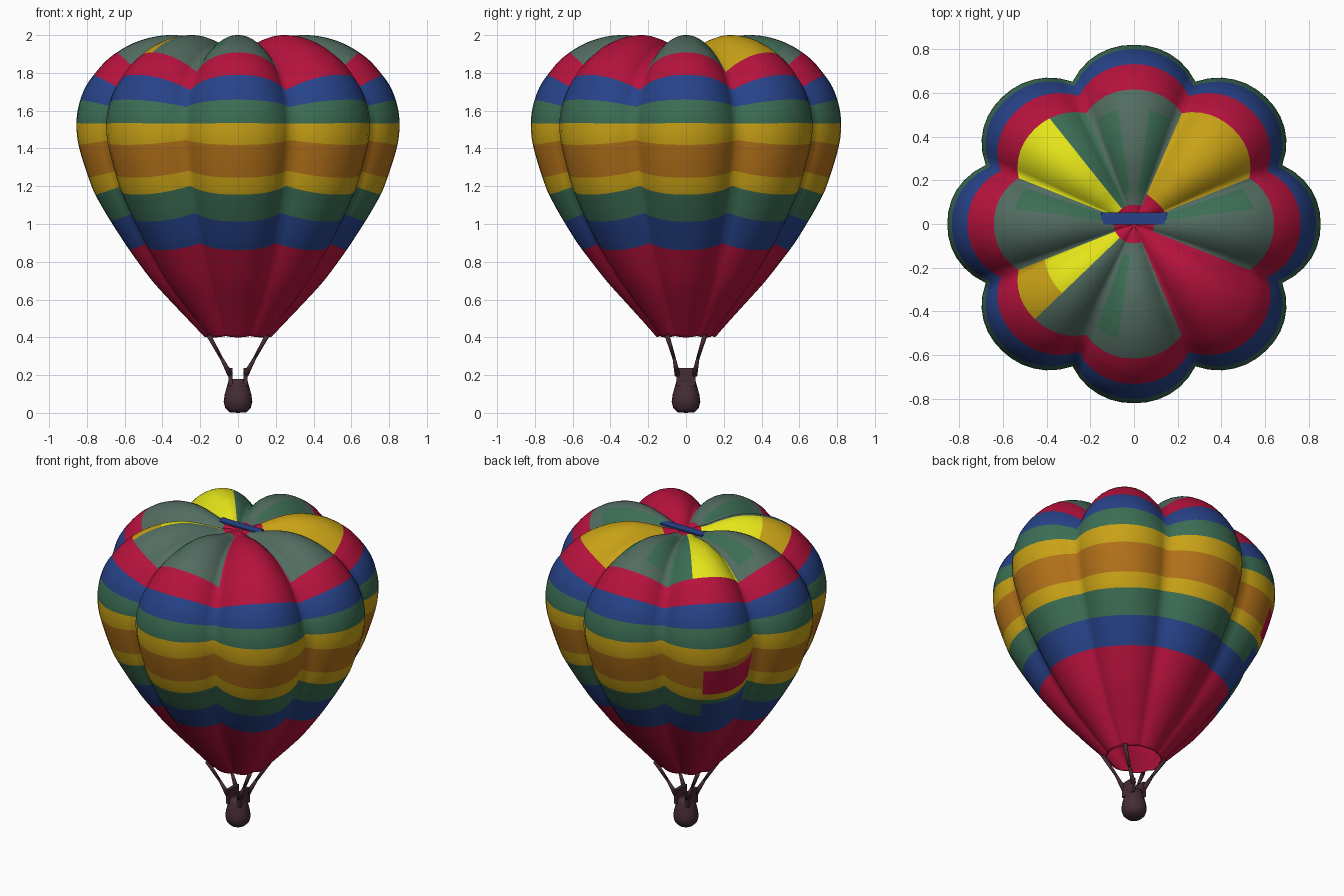
import bpy, bmesh, math
from mathutils import Vector

if "Cube" in bpy.data.objects:
    bpy.data.objects.remove(bpy.data.objects["Cube"])

# colours
COLOURS = {
    "crimson": (0.47, 0.006, 0.046), "blue": (0.02, 0.055, 0.25),
    "green": (0.045, 0.155, 0.09), "grey_green": (0.085, 0.15, 0.12),
    "mustard": (0.58, 0.36, 0.008), "orange": (0.45, 0.165, 0.01),
    "yellow": (0.78, 0.78, 0.01), "dark_brown": (0.06, 0.025, 0.035)}
NAMES = list(COLOURS)
MATS = []
for name, col in COLOURS.items():
    m = bpy.data.materials.new(name)
    m.diffuse_color = (*col, 1)
    m.use_nodes = True
    m.node_tree.nodes["Principled BSDF"].inputs["Base Color"].default_value = m.diffuse_color
    MATS.append(m)


def finish(name, bm, colour=None, smooth=True):
    bmesh.ops.recalc_face_normals(bm, faces=bm.faces)
    me = bpy.data.meshes.new(name)
    for f in bm.faces:
        f.smooth = smooth
    bm.to_mesh(me)
    bm.free()
    ob = bpy.data.objects.new(name, me)
    bpy.context.collection.objects.link(ob)
    for m in (MATS if colour is None else [MATS[NAMES.index(colour)]]):
        me.materials.append(m)
    return ob


# envelope profile along a lobe crest: radius, height, crease depth
PROFILE = [(.175, .40, .01), (.27, .5, .02), (.365, .6, .03), (.455, .7, .045),
           (.545, .82, .06), (.60, .9, .07), (.665, 1.0, .085), (.725, 1.1, .1),
           (.775, 1.2, .11), (.84, 1.4, .12), (.855, 1.52, .12), (.845, 1.62, .125),
           (.81, 1.72, .13), (.755, 1.80, .13), (.68, 1.88, .125), (.57, 1.95, .12),
           (.45, 1.99, .10), (.33, 2.0, .08), (.22, 1.98, .05), (.12, 1.95, .02),
           (0, 1.935, 0)]


def smooth_rows(pts, sub):
    p = [Vector(q) for q in pts]
    p = [2 * p[0] - p[1]] + p + [2 * p[-1] - p[-2]]
    rows = []
    for i in range(1, len(p) - 2):
        a, b, c, d = p[i - 1:i + 3]
        for k in range(sub):
            t = k / sub
            rows.append(0.5 * (2 * b + (c - a) * t + (2 * a - 5 * b + 4 * c - d) * t * t
                               + (3 * b - a - 3 * c + d) * t ** 3))
    rows.append(p[-2])
    return rows


BANDS = [(.865, "crimson"), (1.01, "blue"), (1.15, "green"), (1.25, "mustard"),
         (1.41, "orange"), (1.53, "mustard"), (1.655, "green"), (1.79, "blue"),
         (1.912, "crimson")]


def crown_colour(lobe, u, r):
    # patchwork panels on top; u runs -1..1 across a lobe
    if r < .09 or lobe == 7:
        return "crimson"
    if lobe == 1:
        return "mustard" if r > .15 else "crimson"
    if lobe == 3:
        return "yellow" if u > -.3 else "green"
    if lobe == 5:
        if u > -.05:
            return "grey_green"
        return "mustard" if r > .47 else "yellow"
    side = {0: u > 0, 2: True, 4: u < 0, 6: u < 0}[lobe]
    return "green" if side and .4 < abs(u) < .8 and .15 < r < .55 else "grey_green"


def envelope_colour(lobe, u, r, z, past_rim):
    if past_rim:
        return crown_colour(lobe, u, r)
    band = next((c for top, c in BANDS if z < top), "crimson")
    # odd repair patch on the back left lobe
    if lobe == 3 and u > -.1:
        if 1.21 < z < 1.37:
            return "crimson"
        if 1.01 <= z < 1.12:
            return "blue"
    return band


# envelope
SEG = 12
N = SEG * 8
rows = smooth_rows(PROFILE, 8)
bm = bmesh.new()
grid = []
for i, (r, z, d) in enumerate(rows):
    a, b = rows[max(i - 1, 0)], rows[min(i + 1, len(rows) - 1)]
    t = Vector((b[0] - a[0], b[1] - a[1])).normalized()
    sy = 0.96 - 0.08 * max(0, (0.9 - z) / 0.5)
    ring = []
    for j in range(N):
        u = (j % SEG) / SEG * 2 - 1
        ang = math.radians(-22.5 + 360 * j / N)
        off = d * abs(u) ** 2.2
        rr = max(r - t.y * off, 0)
        zz = z + t.x * off
        ring.append(bm.verts.new((rr * math.cos(ang), rr * sy * math.sin(ang), zz)))
    grid.append(ring)
for i in range(len(rows) - 1):
    mid = (rows[i] + rows[i + 1]) / 2
    past = mid[1] > 1.912 and mid[0] < .7
    for j in range(N):
        k = (j + 1) % N
        f = bm.faces.new((grid[i][j], grid[i][k], grid[i + 1][k], grid[i + 1][j]))
        u = ((j % SEG) + .5) / SEG * 2 - 1
        f.material_index = NAMES.index(envelope_colour(j // SEG, u, mid[0], mid[1], past))
bmesh.ops.remove_doubles(bm, verts=bm.verts, dist=1e-5)
env = finish("envelope", bm)
mod = env.modifiers.new("thickness", "SOLIDIFY")
mod.thickness = 0.008
mod.offset = -1


def box(name, centre, size, colour):
    bm = bmesh.new()
    bmesh.ops.create_cube(bm, size=1)
    for v in bm.verts:
        v.co = Vector([c * s + o for c, s, o in zip(v.co, size, centre)])
    return finish(name, bm, colour, False)


# blue strap across the crown
box("crown_strap", (0, .025, 1.95), (.3, .055, .009), "blue")

# pear-shaped basket
BASKET = [(0, 0), (.045, .003), (.067, .025), (.076, .06), (.07, .10),
          (.056, .15), (.048, .18), (0, .175)]
bm = bmesh.new()
vs = [bm.verts.new((r, 0, z)) for r, z in BASKET]
es = [bm.edges.new(p) for p in zip(vs, vs[1:])]
bmesh.ops.spin(bm, geom=vs + es, cent=(0, 0, 0), axis=(0, 0, 1), angle=math.tau, steps=24)
bmesh.ops.remove_doubles(bm, verts=bm.verts, dist=1e-5)
finish("basket", bm, "dark_brown")


# ropes: tapered tubes in two parts
def tube(bm, a, b, ra, rb):
    a, b = Vector(a), Vector(b)
    q = (b - a).to_track_quat('Z', 'Y').to_matrix().to_4x4()
    q.translation = (a + b) / 2
    bmesh.ops.create_cone(bm, cap_ends=True, segments=8, radius1=ra, radius2=rb,
                          depth=(b - a).length, matrix=q)


for sx, side in ((-1, "left"), (1, "right")):
    # raised basket side carrying the ropes
    box("basket_side_" + side, (sx * .04, 0, .19), (.022, .10, .095), "dark_brown")
    for s, end in ((-1, "front"), (1, "back")):
        bm = bmesh.new()
        pts = [(sx * .04, s * .045, .2), (sx * .088, s * .063, .29), (sx * .155, s * .10, .41)]
        tube(bm, pts[0], pts[1], .016, .009)
        tube(bm, pts[1], pts[2], .009, .013)
        finish("rope_%s_%s" % (end, side), bm, "dark_brown")
